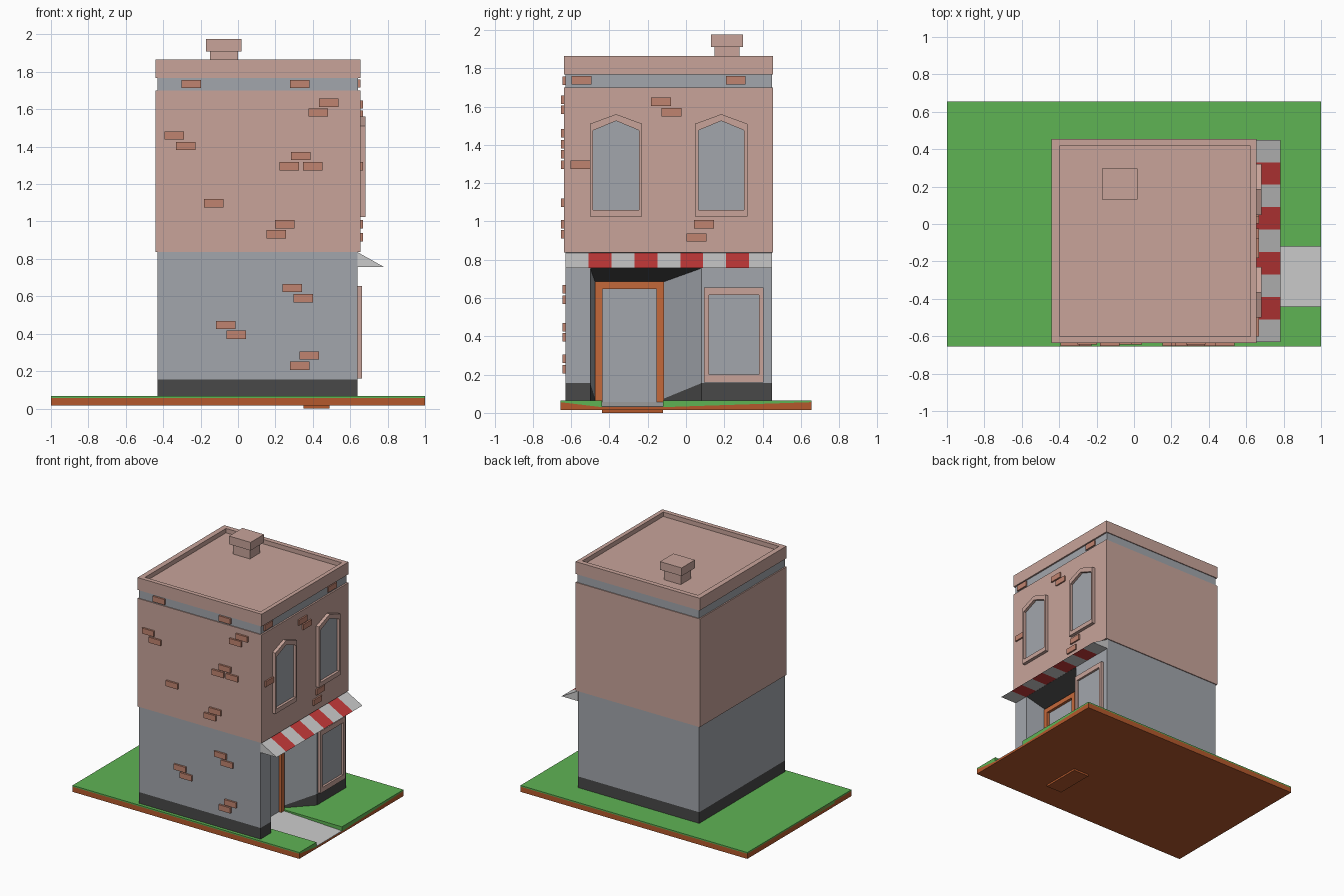
import bpy, bmesh

if "Cube" in bpy.data.objects:
    bpy.data.objects.remove(bpy.data.objects["Cube"])

def material(name, hexcode):
    rgb = [int(hexcode[i:i + 2], 16) / 255 for i in (0, 2, 4)]
    m = bpy.data.materials.new(name)
    m.diffuse_color = [((c + .055) / 1.055) ** 2.4 for c in rgb] + [1]
    m.use_nodes = True
    m.node_tree.nodes["Principled BSDF"].inputs["Base Color"].default_value = m.diffuse_color
    return m

PLASTER = material("plaster", "c8a49a")
GREY = material("grey_wall", "a2a6ac")
DARK = material("charcoal", "484848")
BRICK = material("brick", "c08470")
ORANGE = material("orange_wood", "c4683a")
GRASS = material("grass", "5fb354")
SOIL = material("soil", "b5592c")
RED = material("red_cloth", "c83a3a")

def make(name, verts, faces, mat=None):
    bm = bmesh.new()
    vs = [bm.verts.new(v) for v in verts]
    for f in faces:
        bm.faces.new([vs[i] for i in f])
    bmesh.ops.recalc_face_normals(bm, faces=bm.faces)
    me = bpy.data.meshes.new(name)
    bm.to_mesh(me)
    bm.free()
    ob = bpy.data.objects.new(name, me)
    bpy.context.collection.objects.link(ob)
    if mat:
        me.materials.append(mat)
    return ob

def loft(name, a, b, mat=None):
    """Solid between two matching loops of 3D points."""
    n = len(a)
    faces = [(i, (i + 1) % n, n + (i + 1) % n, n + i) for i in range(n)]
    return make(name, a + b, faces + [tuple(range(n)), tuple(range(n, 2 * n))], mat)

def box(name, x0, x1, y0, y1, z0, z1, mat=None):
    p = [(x0, y0), (x1, y0), (x1, y1), (x0, y1)]
    return loft(name, [(x, y, z0) for x, y in p], [(x, y, z1) for x, y in p], mat)

def ring(name, outer, inner, offset, mat=None):
    """Frame: outer and inner loops extruded by an offset."""
    n = len(outer)
    moved = [tuple(c + d for c, d in zip(p, offset)) for p in outer + inner]
    faces = []
    for i in range(n):
        j = (i + 1) % n
        faces += [(i, j, n + j, n + i), (2*n + i, 2*n + j, 3*n + j, 3*n + i),
                  (i, j, 2*n + j, 2*n + i), (n + i, n + j, 3*n + j, 3*n + i)]
    return make(name, outer + inner + moved, faces, mat)

def rect(x, y0, y1, z0, z1):
    return [(x, y0, z0), (x, y1, z0), (x, y1, z1), (x, y0, z1)]

# Ground: soil dips towards the path at the right edge, grass fills above
W, P0, P1 = .656, -.44, -.12
def soil_profile(x, dip):
    return [(x, -W, .015), (x, W, .015), (x, W, .056), (x, P1, dip), (x, P0, dip), (x, -W, .056)]
loft("soil", soil_profile(-1, .056), soil_profile(1, .03), SOIL)
for side, edge in ((-W, P0), (W, P1)):
    a, b = ([(x, side, .056), (x, edge, d), (x, edge, .066), (x, side, .066)]
            for x, d in ((-1, .056), (1, .03)))
    loft("grass_strip", a, b, GRASS)
box("grass_middle", -1, .45, P0, P1, .04, .066, GRASS)
loft("path", rect(.45, P0, P1, .03, .058), rect(1, P0, P1, .03, .034))
box("door_foundation", .35, .49, P0, P1, 0, .05, SOIL)

# Ground floor with recessed entrance
plan = [(-.43, -.63), (.64, -.63), (.64, -.5), (.45, -.475), (.45, -.115),
        (.64, .08), (.64, .448), (-.43, .448)]
mid = [(x, y, .075 if x == .45 else .155) for x, y in plan]
loft("plinth", [(x, y, .05) for x, y in plan], mid, DARK)
loft("ground_floor_wall", mid, [(x, y, .838) for x, y in plan], GREY)
alcove = [(.45, -.475, .685), (.64, -.5, .755), (.64, .08, .755), (.45, -.115, .685)]
loft("entrance_ceiling", alcove, [(x, y, .838) for x, y, z in alcove], DARK)

# Upper floor, recessed band, roof with parapet
box("upper_wall", -.44, .655, -.637, .455, .838, 1.70, PLASTER)
box("cornice_band", -.43, .642, -.63, .448, 1.70, 1.767, GREY)
def plan_loop(x0, x1, y0, y1, z):
    return [(x0, y0, z), (x1, y0, z), (x1, y1, z), (x0, y1, z)]
ring("parapet", plan_loop(-.44, .655, -.637, .455, 1.767),
     plan_loop(-.398, .622, -.602, .417, 1.767), (0, 0, .098), PLASTER)
box("roof_floor", -.398, .622, -.602, .417, 1.767, 1.83, PLASTER)

# Chimney
box("chimney_stem", -.15, 0, .15, .28, 1.82, 1.91, PLASTER)
box("chimney_cap", -.17, .02, .13, .298, 1.91, 1.975, PLASTER)

# Door
def door_loop(y0, y1, z1):
    return rect(.42, y0, y1, .06, z1)
def open_frame(name, y0, y1, z0, z1, t, x0, x1, mat):
    for a, b in ((y0, y0 + t), (y1 - t, y1)):
        box(name + "_post", x0, x1, a, b, z0, z1 - t, mat)
    box(name + "_head", x0, x1, y0, y1, z1 - t, z1, mat)
open_frame("door_frame", -.475, -.115, .05, .685, .038, .42, .49, ORANGE)
box("door", .42, .468, -.437, -.153, .05, .647, GREY)

# Shop window
ring("shop_window_frame", rect(.635, .095, .405, .16, .655),
     rect(.635, .12, .38, .2, .615), (.028, 0, 0), PLASTER)
box("shop_window_pane", .63, .646, .12, .38, .2, .615, GREY)

# Upper pointed windows
def pointed(x, c, w, z0, z1, apex):
    return [(x, c - w, z0), (x, c + w, z0), (x, c + w, z1), (x, c, apex), (x, c - w, z1)]
for c in (-.365, .184):
    inner = (c, .12, 1.06, 1.475, 1.525)
    ring("upper_window_frame", pointed(.65, c, .136, 1.025, 1.51, 1.56),
         pointed(.65, *inner), (.031, 0, 0), PLASTER)
    loft("upper_window_pane", pointed(.64, *inner), pointed(.66, *inner), GREY)

# Striped awning
for i in range(9):
    a, b = ([(.635, y, .756), (.782, y, .756), (.635, y, .838)]
            for y in (-.63 + .12 * i, -.51 + .12 * i))
    loft("awning_stripe", a, b, RED if i % 2 else None)

# Loose bricks (centre along wall, height)
front = [(-.25, 1.735), (.33, 1.735), (.485, 1.635), (.43, 1.583), (-.34, 1.46), (-.28, 1.403),
         (.335, 1.35), (.275, 1.295), (.4, 1.295), (-.13, 1.097), (.25, .985), (.205, .932),
         (.29, .645), (.35, .59), (-.065, .447), (-.01, .394), (.38, .283), (.33, .229)]
right = [(-.545, 1.737), (.26, 1.737), (-.13, 1.625), (-.075, 1.57), (-.55, 1.295),
         (.093, .985), (.055, .916)]
for x, z in front:
    y = -.637 if .84 < z < 1.7 else -.63
    box("front_brick", x - .052, x + .052, y - .015, y + .02, z - .022, z + .022, BRICK)
for y, z in right:
    x = .655 if z < 1.7 else .642
    box("right_brick", x - .02, x + .012, y - .052, y + .052, z - .022, z + .022, BRICK)
